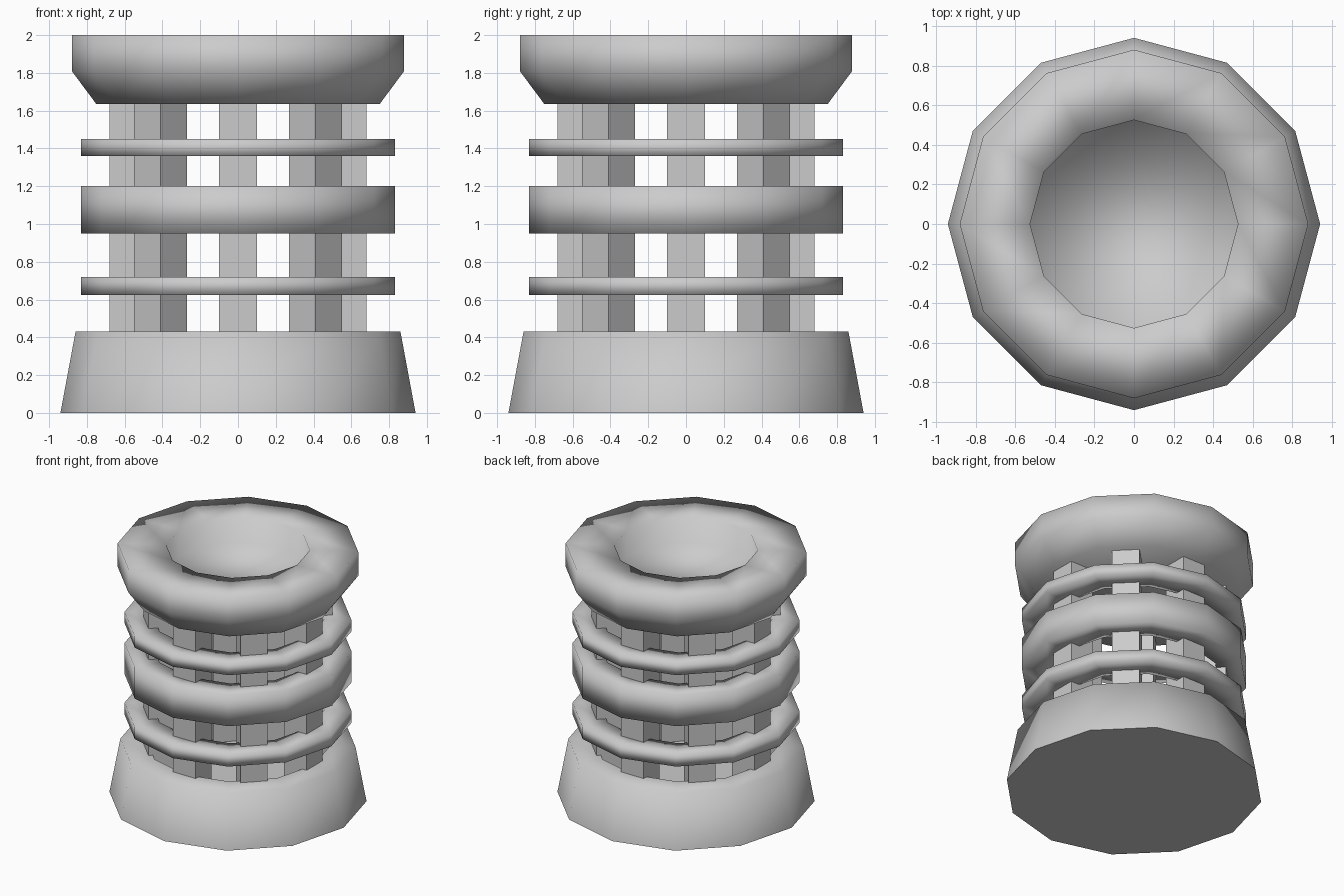
import bpy, bmesh, math

if "Cube" in bpy.data.objects:
    bpy.data.objects.remove(bpy.data.objects["Cube"])

SIDES = 12


def lathe(name, profile, closed=False, smooth_angle=None):
    """Spin an (r, z) profile into a 12-sided solid; open profiles get end caps."""
    bm = bmesh.new()
    rings = []
    for r, z in profile:
        rings.append([bm.verts.new((r * math.cos(math.tau * i / SIDES),
                                    r * math.sin(math.tau * i / SIDES), z))
                      for i in range(SIDES)])
    pairs = list(zip(rings, rings[1:]))
    if closed:
        pairs.append((rings[-1], rings[0]))
    for a, b in pairs:
        for i in range(SIDES):
            j = (i + 1) % SIDES
            bm.faces.new((a[i], a[j], b[j], b[i]))
    if not closed:
        bm.faces.new(rings[0])
        bm.faces.new(rings[-1])
    bmesh.ops.recalc_face_normals(bm, faces=bm.faces)
    mesh = bpy.data.meshes.new(name)
    bm.to_mesh(mesh)
    bm.free()
    ob = bpy.data.objects.new(name, mesh)
    bpy.context.collection.objects.link(ob)
    bpy.ops.object.select_all(action='DESELECT')
    ob.select_set(True)
    bpy.context.view_layer.objects.active = ob
    if smooth_angle is None:
        bpy.ops.object.shade_smooth()
    else:
        bpy.ops.object.shade_smooth_by_angle(angle=math.radians(smooth_angle))
    return ob


# Tapered base with a shallow recess that holds the columns
lathe("base", [(0.94, 0), (0.86, 0.43), (0.67, 0.43), (0.67, 0.22)], smooth_angle=85)

# Flared cap with a round recess in its top
lathe("cap", [(0.75, 1.635), (0.88, 1.81), (0.88, 2.0), (0.525, 2.0), (0.525, 1.8)])

# Open rings around the columns
for name, z0, z1 in (("lower_ring", 0.625, 0.72),
                     ("middle_ring", 0.95, 1.2),
                     ("upper_ring", 1.36, 1.45)):
    lathe(name, [(0.83, z0), (0.83, z1), (0.63, z1), (0.63, z0)], closed=True)

# Eight square columns standing in a circle
for i in range(8):
    a = math.tau * i / 8
    z0, z1 = 0.22, 1.64
    bpy.ops.mesh.primitive_cube_add(
        size=1, location=(0.58 * math.cos(a), 0.58 * math.sin(a), (z0 + z1) / 2),
        rotation=(0, 0, a))
    column = bpy.context.object
    column.name = f"column_{i + 1}"
    column.scale = (0.2, 0.2, z1 - z0)
